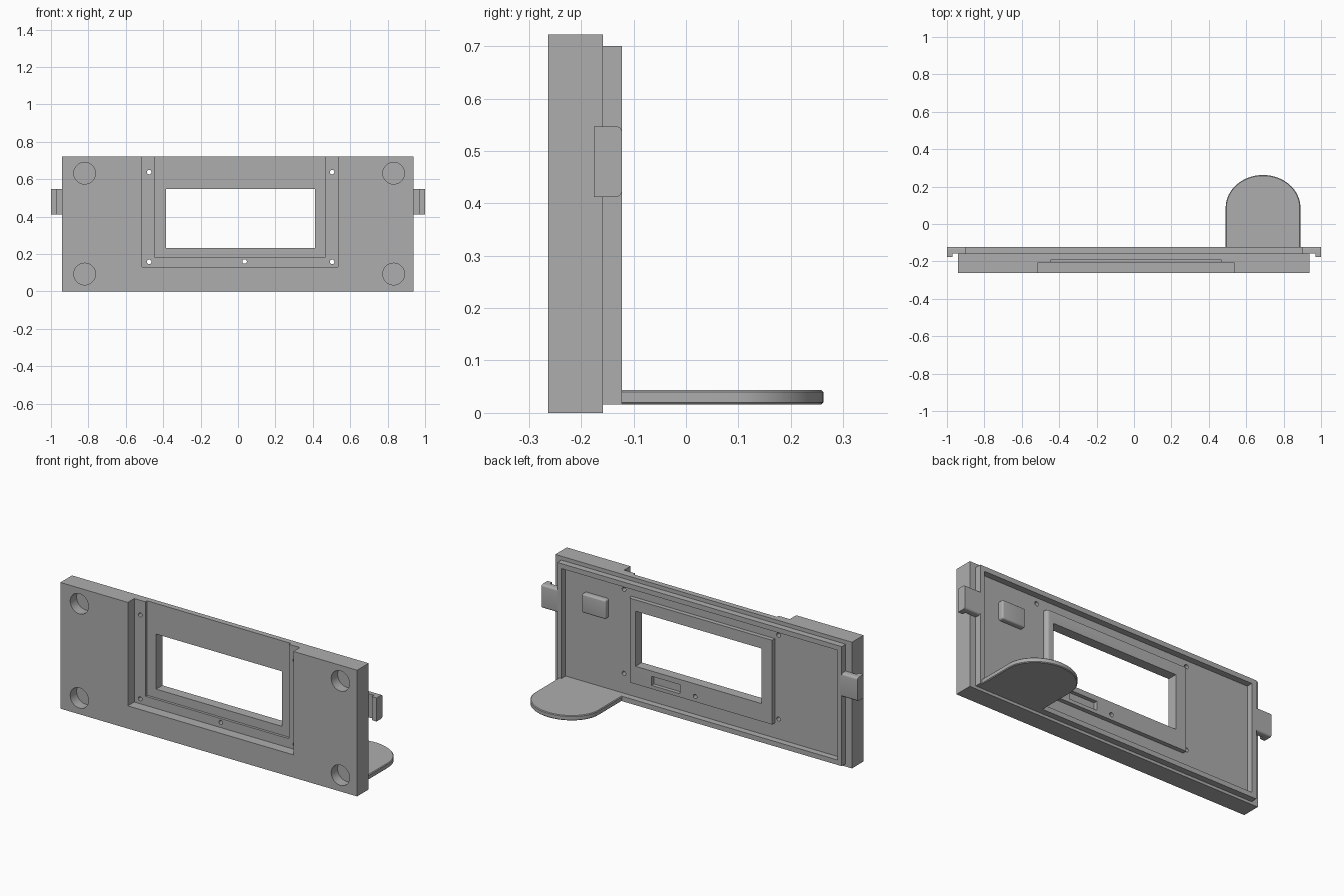
import bpy, bmesh
from math import cos, sin, pi
from mathutils import Matrix, Vector

old = bpy.data.objects.get("Cube")
if old:
    bpy.data.objects.remove(old)

grey = bpy.data.materials.new("mid_grey")
grey.use_nodes = True
colour = (0.42, 0.42, 0.42, 1)
grey.diffuse_color = colour
grey.node_tree.nodes["Principled BSDF"].inputs["Base Color"].default_value = colour

FRONT, BACK, RIM = -0.263, -0.158, -0.122
WINDOW = (-0.385, 0.412, 0.232, 0.547)


def finish(name, bm):
    bmesh.ops.recalc_face_normals(bm, faces=bm.faces)
    mesh = bpy.data.meshes.new(name)
    bm.to_mesh(mesh)
    bm.free()
    mesh.materials.append(grey)
    obj = bpy.data.objects.new(name, mesh)
    bpy.context.collection.objects.link(obj)
    return obj


def box(name, x0, x1, y0, y1, z0, z1, round_size=0, rule=None):
    """Box between limits; edges that satisfy the rule are rounded."""
    bm = bmesh.new()
    bmesh.ops.create_cube(bm, size=1)
    size = Vector((x1 - x0, y1 - y0, z1 - z0))
    centre = Vector((x0 + x1, y0 + y1, z0 + z1)) / 2
    for v in bm.verts:
        v.co = v.co * size + centre
    if round_size:
        edges = [e for e in bm.edges
                 if rule((e.verts[0].co + e.verts[1].co) / 2 - centre)]
        bmesh.ops.bevel(bm, geom=edges, offset=round_size, segments=5,
                        profile=0.5, affect='EDGES')
    return finish(name, bm)


def rod(name, x, z, radius, y0, y1):
    """Cylinder running from front to back."""
    bm = bmesh.new()
    turn = Matrix.Translation((x, (y0 + y1) / 2, z)) @ Matrix.Rotation(pi / 2, 4, 'X')
    bmesh.ops.create_cone(bm, cap_ends=True, segments=40, radius1=radius,
                          radius2=radius, depth=y1 - y0, matrix=turn)
    return finish(name, bm)


def cut(target, cutter):
    cutter.hide_render = True
    mod = target.modifiers.new("cut", 'BOOLEAN')
    mod.operation = 'DIFFERENCE'
    mod.solver = 'EXACT'
    mod.object = cutter
    bpy.context.view_layer.objects.active = target
    bpy.ops.object.modifier_apply(modifier=mod.name)
    bpy.data.objects.remove(cutter)


def smooth(obj):
    bpy.ops.object.select_all(action='DESELECT')
    obj.select_set(True)
    bpy.context.view_layer.objects.active = obj
    bpy.ops.object.shade_smooth_by_angle(angle=0.5)


# Main plate with stepped front recess, open at the top
plate = box("main_plate", -0.94, 0.938, FRONT, BACK, 0, 0.722)
cut(plate, box("cutter", -0.513, 0.535, -0.4, -0.205, 0.13, 0.9))
cut(plate, box("cutter", -0.443, 0.465, -0.4, -0.19, 0.182, 0.9))
cut(plate, box("cutter", WINDOW[0], WINDOW[1], -0.4, 0, WINDOW[2], WINDOW[3]))

# Round corner pockets
for x in (-0.82, 0.832):
    for z in (0.093, 0.632):
        cut(plate, rod("cutter", x, z, 0.058, -0.4, -0.205))

# Screw holes
for x, z in ((-0.475, 0.158), (0.503, 0.158), (-0.475, 0.638), (0.503, 0.638), (0.035, 0.16)):
    cut(plate, rod("cutter", x, z, 0.012, -0.4, 0))
smooth(plate)

# Raised rim around the back
rim = box("back_rim", -0.9, 0.9, BACK - 0.002, RIM, 0.016, 0.70)
cut(rim, box("cutter", -0.872, 0.872, -0.3, 0, 0.044, 0.672))

# Raised window frame on the back, with a slot in its lower bar
frame = box("window_frame", -0.452, 0.457, BACK - 0.002, -0.133, 0.13, 0.612, 0.018,
            lambda p: p.x > 0.4 and p.y > 0.005)
cut(frame, box("cutter", WINDOW[0], WINDOW[1], -0.4, 0, WINDOW[2], WINDOW[3]))
cut(frame, box("cutter", 0.13, 0.31, -0.155, 0, 0.15, 0.202))
cut(frame, rod("cutter", 0.035, 0.16, 0.012, -0.4, 0))
smooth(frame)

# Small raised block beside the frame
block = box("back_block", 0.6, 0.75, BACK - 0.002, -0.128, 0.45, 0.56, 0.01,
            lambda p: p.y > 0.005 or abs(p.y) < 0.001)
smooth(block)

# Clip tabs at both ends, each with a hook facing forwards
for side, label in ((-1, "right"), (1, "left")):
    lo, hi = sorted((side * 0.89, side * 1.0))
    tab = box(label + "_clip_tab", lo, hi, BACK + 0.001, RIM, 0.412, 0.547, 0.012,
              lambda p: p.y > 0.01 and abs(p.z) > 0.05)
    smooth(tab)
    lo, hi = sorted((side * 0.97, side * 1.0))
    box(label + "_clip_hook", lo, hi, -0.176, BACK + 0.002, 0.412, 0.547)

# Rounded support tongue
bm = bmesh.new()
points = [(0.89, BACK)]
points += [(0.69 + 0.2 * cos(i * pi / 32), 0.087 + 0.175 * sin(i * pi / 32)) for i in range(33)]
points += [(0.49, BACK)]
base = bm.faces.new([bm.verts.new((x, y, 0.016)) for x, y in points])
top = bmesh.ops.extrude_face_region(bm, geom=[base])["geom"]
bmesh.ops.translate(bm, verts=[g for g in top if isinstance(g, bmesh.types.BMVert)],
                    vec=(0, 0, 0.028))
borders = [e for e in bm.edges
           if abs(e.verts[0].co.z - e.verts[1].co.z) < 0.001
           and max(v.co.y for v in e.verts) > BACK + 0.01]
bmesh.ops.bevel(bm, geom=borders, offset=0.004, segments=1, affect='EDGES')
smooth(finish("support_tongue", bm))
